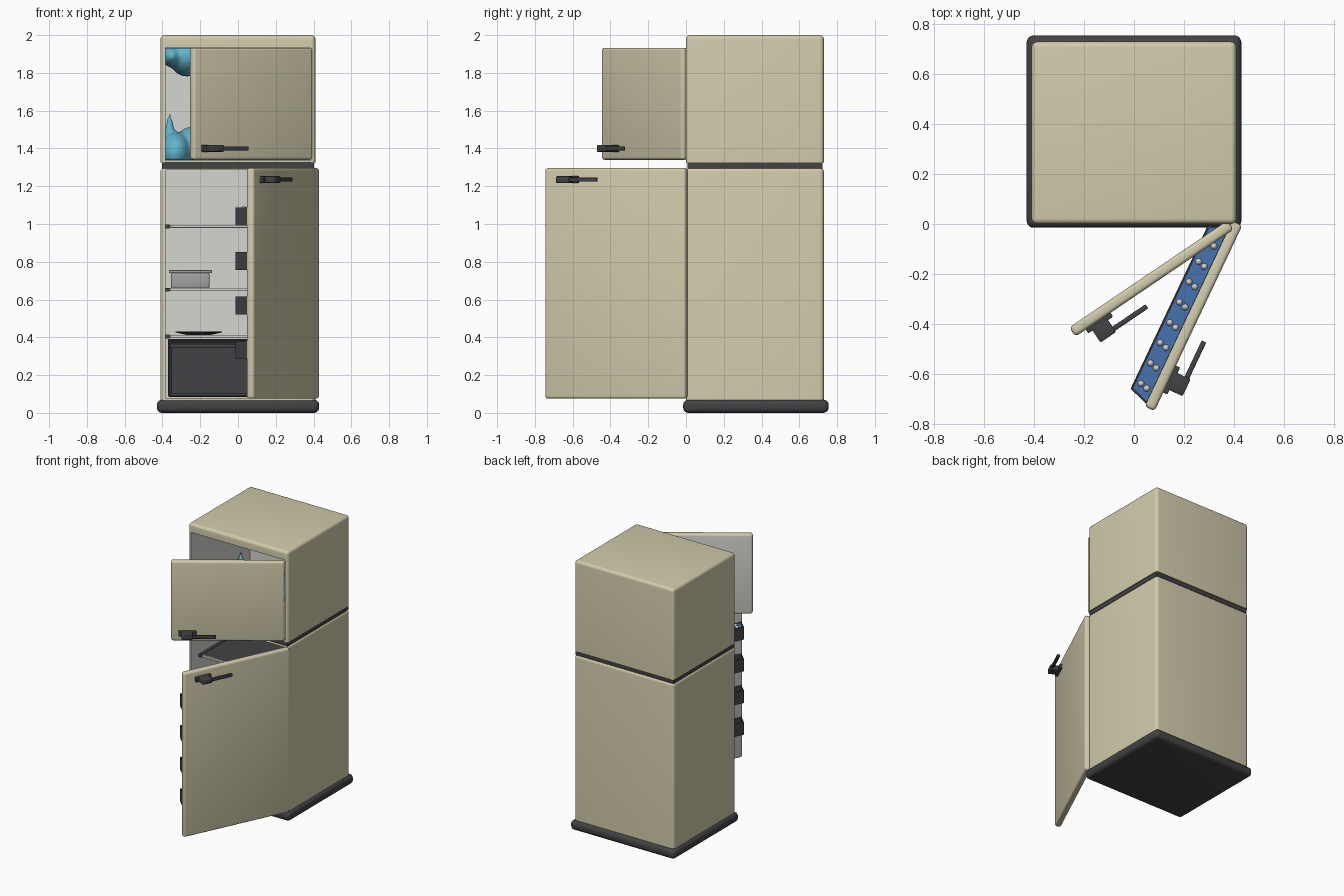
import bpy, bmesh, math
from mathutils import Matrix, Vector

if "Cube" in bpy.data.objects:
    bpy.data.objects.remove(bpy.data.objects["Cube"])


def mat(name, r, g, b):
    m = bpy.data.materials.new(name)
    m.diffuse_color = (r, g, b, 1)
    m.use_nodes = True
    m.node_tree.nodes["Principled BSDF"].inputs["Base Color"].default_value = m.diffuse_color
    return m


CREAM = mat("cream enamel", 0.64, 0.60, 0.41)
LINER = mat("pale liner", 0.66, 0.66, 0.63)
DARK = mat("dark plastic", 0.055, 0.055, 0.06)
BLUE = mat("blue tray", 0.06, 0.17, 0.43)
ICE = mat("ice blue", 0.12, 0.46, 0.62)
EGG = mat("egg white", 0.62, 0.61, 0.58)
GREY = mat("grey container", 0.36, 0.36, 0.37)


def finish(name, bm, mats, M=Matrix(), rule=None, angle=35):
    bm.normal_update()
    if rule:
        for f in bm.faces:
            f.material_index = 1 if rule(f) else 0
    me = bpy.data.meshes.new(name)
    bm.to_mesh(me)
    bm.free()
    me.shade_smooth()
    me.set_sharp_from_angle(angle=math.radians(angle))
    for m in mats:
        me.materials.append(m)
    ob = bpy.data.objects.new(name, me)
    ob.matrix_world = M
    bpy.context.collection.objects.link(ob)
    return ob


def box_bm(x, y, z, bevel=0, seg=3, pick=None):
    bm = bmesh.new()
    bmesh.ops.create_cube(bm, size=1)
    for v in bm.verts:
        v.co = [r[0] if c < 0 else r[1] for r, c in zip((x, y, z), v.co)]
    if bevel:
        edges = [e for e in bm.edges if pick is None or pick(e)]
        bmesh.ops.bevel(bm, geom=edges, offset=bevel, segments=seg, profile=0.5, affect='EDGES')
    return bm


def box(name, m, x, y, z, bevel=0, M=Matrix(), seg=3):
    return finish(name, box_bm(x, y, z, bevel, seg), [m], M)


def cabinet(name, z, inner_z):
    """Rounded box hollowed from the front, lined in pale plastic."""
    not_bottom = lambda e: max(v.co.z for v in e.verts) > z[0] + 0.01
    ob = finish(name, box_bm((-0.41, 0.41), (0, 0.73), z, 0.022, 5, not_bottom), [CREAM, LINER])
    cut = finish("cutter", box_bm((-0.385, 0.385), (-0.2, 0.69), inner_z), [CREAM])
    mod = ob.modifiers.new("hollow", 'BOOLEAN')
    mod.object, mod.solver = cut, 'EXACT'
    bpy.context.view_layer.update()
    me = bpy.data.meshes.new_from_object(ob.evaluated_get(bpy.context.evaluated_depsgraph_get()))
    ob.modifiers.clear()
    bpy.data.objects.remove(cut)
    bm = bmesh.new()
    bm.from_mesh(me)
    bpy.data.objects.remove(ob)

    def inside(f):
        c = f.calc_center_median()
        return abs(c.x) < 0.3855 and 0.02 < c.y < 0.6905 and inner_z[0] - .0005 < c.z < inner_z[1] + .0005
    finish(name, bm, [CREAM, LINER], rule=inside)


# base, seam and the two cabinets
box("base", DARK, (-0.43, 0.43), (-0.015, 0.755), (0, 0.07), 0.028, seg=5)
cabinet("fridge_cabinet", (0.06, 1.298), (0.08, 1.286))
cabinet("freezer_cabinet", (1.325, 2.0), (1.337, 1.935))
box("seam_strip", DARK, (-0.403, 0.403), (0.008, 0.722), (1.295, 1.328))


def door(name, M, length, z):
    finish(name, box_bm((-0.02, length), (-0.022, 0.022), z, 0.015, 4), [CREAM, LINER], M,
           rule=lambda f: f.normal.y < -0.9)


def handle(name, M, u, z):
    """Lever handle: mounting plate, post and bar pointing at the hinge."""
    box(name + "_plate", DARK, (u - 0.055, u + 0.065), (0.018, 0.04), (z - 0.018, z + 0.018), 0.004, M)
    box(name + "_post", DARK, (u - 0.03, u + 0.045), (0.03, 0.098), (z - 0.018, z + 0.018), 0.006, M)
    box(name + "_bar", DARK, (u - 0.19, u), (0.072, 0.092), (z - 0.011, z + 0.011), 0.004, M)


# doors: local x runs along the door from its hinge, local y points outward
UP = Matrix.Translation((0.37, -0.015, 0)) @ Matrix.Rotation(math.radians(214.1), 4, 'Z')
LOW = Matrix.Translation((0.405, -0.015, 0)) @ Matrix.Rotation(math.radians(244.7), 4, 'Z')
door("freezer_door", UP, 0.745, (1.34, 1.933))
door("fridge_door", LOW, 0.802, (0.075, 1.296))
handle("freezer_handle", UP, 0.63, 1.40)
handle("fridge_handle", LOW, 0.655, 1.235)


# door racks: open tubs with slanted ends
def prism(z0, z1, inset=0.0):
    bm = bmesh.new()
    outline = [(0.01 + inset, -0.02), (0.79 - inset, -0.02),
               (0.762 - inset, -0.103 + inset), (0.035 + inset, -0.103 + inset)]
    f = bm.faces.new([bm.verts.new((u, v, z0)) for u, v in outline])
    top = bmesh.ops.extrude_face_region(bm, geom=[f])["geom"]
    bmesh.ops.translate(bm, vec=(0, 0, z1 - z0), verts=[g for g in top if isinstance(g, bmesh.types.BMVert)])
    bmesh.ops.recalc_face_normals(bm, faces=bm.faces)
    return bm


for i in range(4):
    z = 0.285 + 0.236 * i
    bm = prism(z, z + 0.095)
    bm.normal_update()
    top = [f for f in bm.faces if f.normal.z > 0.9]
    bmesh.ops.inset_individual(bm, faces=top, thickness=0.006)
    low = bmesh.ops.extrude_face_region(bm, geom=top)["geom"]
    bmesh.ops.delete(bm, geom=top, context='FACES_ONLY')
    bmesh.ops.translate(bm, vec=(0, 0, -0.085), verts=[g for g in low if isinstance(g, bmesh.types.BMVert)])
    finish("door_rack_%d" % (i + 1), bm, [DARK], LOW)

# egg tray in the top rack
finish("egg_tray", prism(1.06, 1.08, 0.007), [BLUE], LOW)
bm = bmesh.new()
for i in range(8):
    for u, v in ((0, -0.074), (0.008, -0.045)):
        T = Matrix.Translation((0.095 + 0.09 * i + u, v, 1.078))
        bmesh.ops.create_uvsphere(bm, u_segments=14, v_segments=8, radius=0.0135,
                                  matrix=T @ Matrix.Diagonal((1, 1, 1.25, 1)))
finish("eggs", bm, [EGG], LOW)

# shelves with pale front trim and side rails
for i, z in enumerate((0.405, 0.653, 0.988)):
    n = "shelf_%d" % (i + 1)
    box(n, DARK, (-0.38, 0.38), (0.1, 0.688), (z - 0.006, z + 0.006))
    box(n + "_trim", LINER, (-0.36, 0.36), (0.09, 0.1), (z - 0.008, z + 0.008), 0.002)
    for s in (-1, 1):
        xs = sorted((s * 0.386, s * 0.362))
        box(n + "_rail", DARK, xs, (0.088, 0.688), (z - 0.011, z + 0.009))

# crisper drawer with recessed front panel and lip
bm = box_bm((-0.37, 0.37), (0.09, 0.68), (0.085, 0.392), 0.006)
bm.normal_update()
front = [max((f for f in bm.faces if f.normal.y < -0.9), key=lambda f: f.calc_area())]
bmesh.ops.inset_individual(bm, faces=front, thickness=0.018, depth=-0.01)
finish("crisper_drawer", bm, [DARK])
box("drawer_lip", DARK, (-0.365, 0.365), (0.075, 0.1), (0.345, 0.365), 0.005)

# food box with lid, and a plate
box("food_box", GREY, (-0.355, -0.15), (0.2, 0.48), (0.659, 0.742), 0.01)
box("food_box_lid", GREY, (-0.366, -0.138), (0.19, 0.49), (0.74, 0.756), 0.004)
prof = [(0.001, 0.413), (0.065, 0.413), (0.122, 0.426), (0.122, 0.430), (0.065, 0.418), (0.001, 0.418)]
bm = bmesh.new()
vs = [bm.verts.new((r, 0, z)) for r, z in prof]
es = [bm.edges.new((vs[i], vs[(i + 1) % 6])) for i in range(6)]
bmesh.ops.spin(bm, geom=vs + es, cent=(0, 0, 0), axis=(0, 0, 1), angle=math.tau, steps=40, use_duplicate=False)
bmesh.ops.remove_doubles(bm, verts=bm.verts, dist=0.0002)
bmesh.ops.recalc_face_normals(bm, faces=bm.faces)
finish("plate", bm, [DARK], Matrix.Translation((-0.208, 0.34, 0)))


# frost: overlapping lumps fused into one mass and kept inside the freezer
def frost(name, lumps, spikes=()):
    bm = bmesh.new()
    for x, y, z, rx, ry, rz in lumps:
        bmesh.ops.create_icosphere(bm, subdivisions=3, radius=1, matrix=Matrix.Translation((x, y, z))
                                   @ Matrix.Diagonal((rx, ry, rz, 1)))
    for x, y, z, r, h in spikes:
        bmesh.ops.create_cone(bm, cap_ends=True, segments=16, radius1=r, radius2=0.006, depth=h,
                              matrix=Matrix.Translation((x, y, z + h / 2)))
    ob = finish(name, bm, [ICE])
    rm = ob.modifiers.new("fuse", 'REMESH')
    rm.mode, rm.voxel_size = 'VOXEL', 0.012
    sm = ob.modifiers.new("soften", 'SMOOTH')
    sm.factor, sm.iterations = 0.5, 4
    bpy.context.view_layer.update()
    me = bpy.data.meshes.new_from_object(ob.evaluated_get(bpy.context.evaluated_depsgraph_get()))
    bpy.data.objects.remove(ob)
    bm = bmesh.new()
    bm.from_mesh(me)
    for v in bm.verts:
        v.co = (min(max(v.co.x, -0.383), 0.383), min(v.co.y, 0.688), min(max(v.co.z, 1.339), 1.933))
    finish(name, bm, [ICE], angle=60)


frost("frost_floor", [(-0.33, 0.55, 1.38, 0.09, 0.17, 0.11), (-0.25, 0.6, 1.39, 0.09, 0.14, 0.125),
                      (-0.1, 0.6, 1.36, 0.14, 0.14, 0.1), (0.1, 0.62, 1.35, 0.14, 0.12, 0.08)],
      [(-0.362, 0.55, 1.4, 0.05, 0.19)])
frost("frost_ceiling", [(-0.35, 0.55, 1.89, 0.06, 0.15, 0.06), (-0.27, 0.58, 1.89, 0.1, 0.16, 0.11),
                        (-0.12, 0.6, 1.9, 0.14, 0.14, 0.1), (0.08, 0.62, 1.92, 0.13, 0.12, 0.07)])
